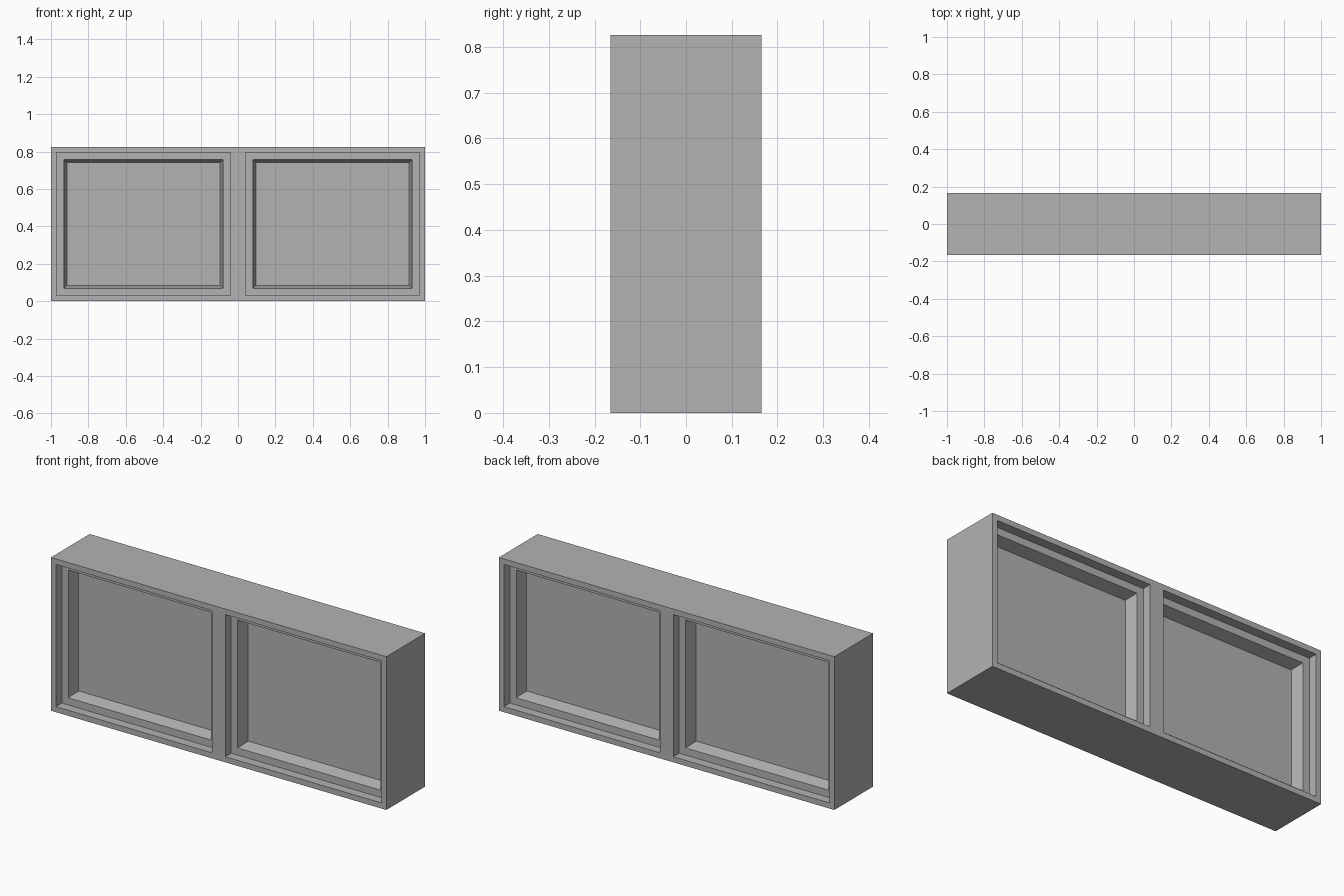
import bpy
import bmesh

if "Cube" in bpy.data.objects:
    bpy.data.objects.remove(bpy.data.objects["Cube"])

HEIGHT, DEPTH = 0.826, 0.33
BORDER, MULLION = 0.03, 0.04      # frame edge, half of the centre post
SASH_Y, PANE_Y = 0.115, 0.05      # half depths
LIP, BEVEL = 0.039, 0.055         # sash insets at its face and at the pane

grey = bpy.data.materials.new("window grey")
grey.use_nodes = True
colour = (0.45, 0.45, 0.45, 1)
grey.diffuse_color = colour
grey.node_tree.nodes["Principled BSDF"].inputs["Base Color"].default_value = colour


def finish(name, bm):
    bmesh.ops.recalc_face_normals(bm, faces=bm.faces[:])
    mesh = bpy.data.meshes.new(name)
    bm.to_mesh(mesh)
    bm.free()
    mesh.materials.append(grey)
    obj = bpy.data.objects.new(name, mesh)
    bpy.context.collection.objects.link(obj)
    return obj


def rectangle(bm, x0, x1, inset, y):
    """Loop of four vertices inset from a frame opening."""
    left, right = x0 + inset, x1 - inset
    low, high = BORDER + inset, HEIGHT - BORDER - inset
    return [bm.verts.new((x, y, z)) for x, z in
            ((left, low), (right, low), (right, high), (left, high))]


def bridge(bm, a, b):
    for i in range(4):
        j = (i + 1) % 4
        bm.faces.new((a[i], a[j], b[j], b[i]))


# Outer frame: a front sheet with two openings, extruded to full depth
bm = bmesh.new()
xs = (-1, -1 + BORDER, -MULLION, MULLION, 1 - BORDER, 1)
zs = (0, BORDER, HEIGHT - BORDER, HEIGHT)
grid = [[bm.verts.new((x, -DEPTH / 2, z)) for z in zs] for x in xs]
for i in range(5):
    for k in range(3):
        if k == 1 and i in (1, 3):
            continue
        bm.faces.new((grid[i][k], grid[i + 1][k], grid[i + 1][k + 1], grid[i][k + 1]))
sheet = bm.faces[:]
extruded = bmesh.ops.extrude_face_region(bm, geom=sheet, use_keep_orig=True)
moved = [v for v in extruded["geom"] if isinstance(v, bmesh.types.BMVert)]
bmesh.ops.translate(bm, verts=moved, vec=(0, DEPTH, 0))
finish("outer_frame", bm)

# Sashes with sloped inner edges, and a pane in each
for side, x0, x1 in (("right", -1 + BORDER, -MULLION), ("left", MULLION, 1 - BORDER)):
    bm = bmesh.new()
    section = ((0, -SASH_Y), (LIP, -SASH_Y), (BEVEL, -PANE_Y),
               (BEVEL, PANE_Y), (LIP, SASH_Y), (0, SASH_Y))
    loops = [rectangle(bm, x0, x1, inset, y) for inset, y in section]
    for n, loop in enumerate(loops):
        bridge(bm, loop, loops[(n + 1) % len(loops)])
    finish(side + "_sash", bm)

    bm = bmesh.new()
    front, back = (rectangle(bm, x0, x1, BEVEL, y) for y in (-PANE_Y, PANE_Y))
    bridge(bm, front, back)
    bm.faces.new(front)
    bm.faces.new(back)
    finish(side + "_pane", bm)
